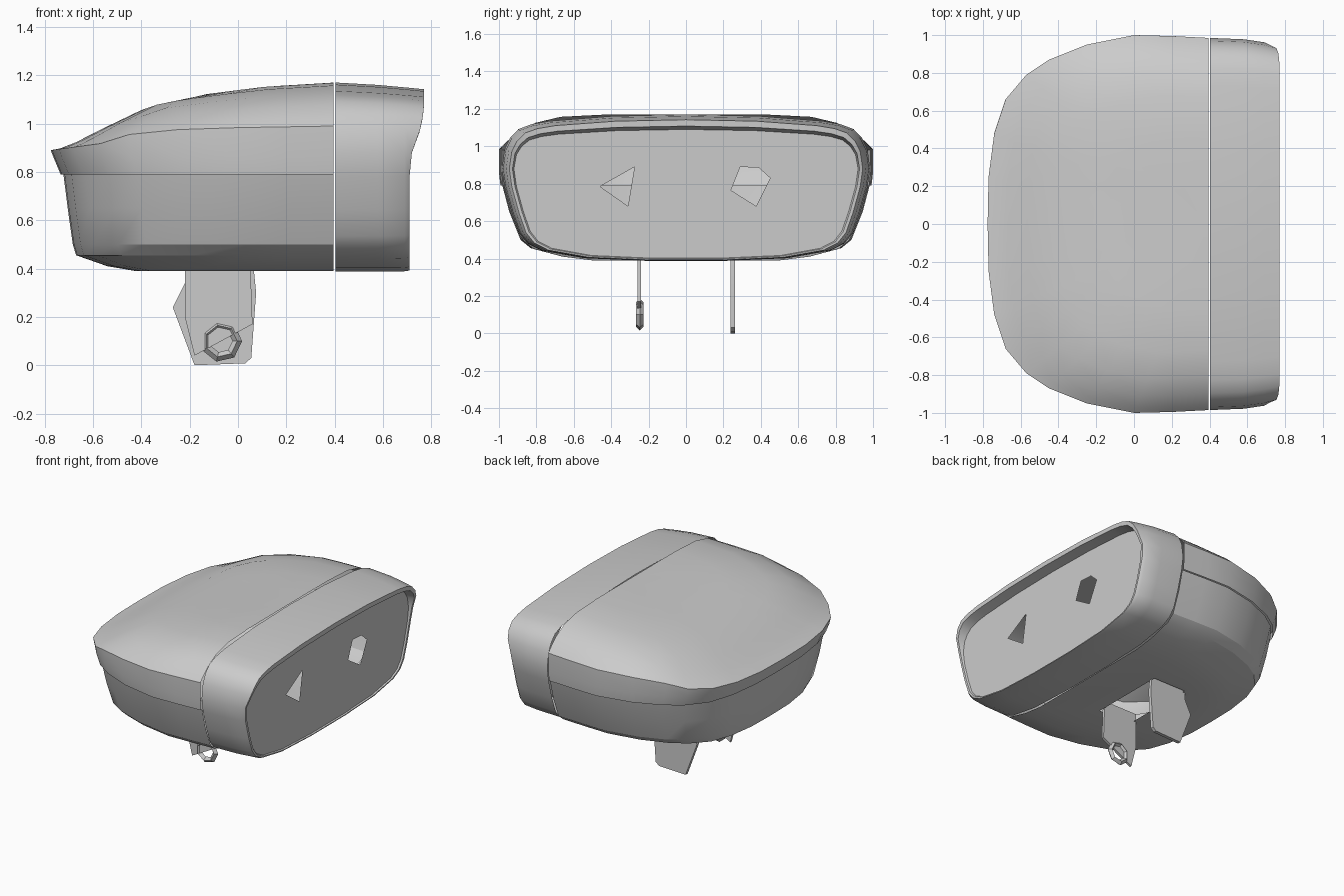
import bpy, bmesh, math

cube = bpy.data.objects.get("Cube")
if cube:
    bpy.data.objects.remove(cube)

grey = bpy.data.materials.new("light_grey")
grey.use_nodes = True
grey.diffuse_color = (0.6, 0.6, 0.6, 1)
grey.node_tree.nodes["Principled BSDF"].inputs["Base Color"].default_value = (0.6, 0.6, 0.6, 1)


def finish(bm, name, angle=25):
    bmesh.ops.remove_doubles(bm, verts=bm.verts, dist=0.0005)
    bmesh.ops.recalc_face_normals(bm, faces=bm.faces)
    mesh = bpy.data.meshes.new(name)
    bm.to_mesh(mesh)
    bm.free()
    mesh.materials.append(grey)
    ob = bpy.data.objects.new(name, mesh)
    bpy.context.collection.objects.link(ob)
    bpy.ops.object.select_all(action="DESELECT")
    ob.select_set(True)
    bpy.context.view_layer.objects.active = ob
    bpy.ops.object.shade_smooth_by_angle(angle=math.radians(angle))
    return ob


def loft(bm, rings, closed):
    rows = [[bm.verts.new(p) for p in ring] for ring in rings]
    n = len(rows[0])
    for a, b in zip(rows, rows[1:]):
        for i in range(n if closed else n - 1):
            j = (i + 1) % n
            bm.faces.new((a[i], a[j], b[j], b[i]))
    return rows


def fill_with_holes(bm, loops):
    """Flat surface bounded by the first loop, pierced by the others."""
    edges = []
    for loop in loops:
        vs = [bm.verts.new(p) for p in loop]
        edges += [bm.edges.new((vs[i - 1], vs[i])) for i in range(len(vs))]
    bmesh.ops.triangle_fill(bm, use_beauty=True, edges=edges)


def interpolate(table, x):
    for (x0, v0), (x1, v1) in zip(table, table[1:]):
        if x <= x1:
            t = max(0, (x - x0) / (x1 - x0))
            return v0 + t * (v1 - v0)
    return table[-1][1]


# Plan outline of the housing: open at the seam, rounded at the rear
SEAM = 0.395
half = [(SEAM, 0.985), (0.2, 0.995), (0, 1), (-0.25, 0.95), (-0.45, 0.87), (-0.57, 0.79),
        (-0.68, 0.66), (-0.74, 0.48), (-0.77, 0.25)]
plan = [(x, -y) for x, y in half] + [(-0.775, 0)] + half[::-1]
ridge = [(-0.775, 0.9), (-0.65, 0.97), (-0.52, 1.025), (-0.31, 1.1), (0.1, 1.152), (0.4, 1.17)]
shoulder = [(-0.775, 0.89), (-0.55, 0.92), (-0.45, 0.955), (-0.2, 0.98), (0.4, 0.99)]


def plan_ring(sx, sy, height):
    ring = []
    for x, y in plan:
        px = SEAM - sx * (SEAM - x)
        ring.append((px, sy * y, height(x, px)))
    return ring


# Upper shell: upright band, rounded shoulder and crowned top
rings = [plan_ring(0.965, 0.992, lambda x, px: 0.79),
         plan_ring(0.99, 1, lambda x, px: 0.86)]
for s in (1, 0.97, 0.91, 0.82, 0.68, 0.45, 0.2, 0):
    def crown(x, px, s=s):
        low = interpolate(shoulder, x)
        return low + (interpolate(ridge, px) - low) * (1 - s ** 7)
    rings.append(plan_ring(s, s, crown))
bm = bmesh.new()
loft(bm, rings, False)
finish(bm, "upper_shell")

# Lower shell: tapering tub with an opening for the bracket
levels = [(0.79, 0.955, 0.982), (0.65, 0.94, 0.945), (0.5, 0.922, 0.885),
          (0.455, 0.91, 0.83), (0.41, 0.8, 0.66), (0.39, 0.7, 0.5)]
rings = [plan_ring(sx, sy, lambda x, px, z=z: z) for z, sx, sy in levels]
bm = bmesh.new()
loft(bm, rings, False)
opening = [(-0.2, -0.28, 0.39), (0.06, -0.28, 0.39), (0.06, 0.28, 0.39), (-0.2, 0.28, 0.39)]
fill_with_holes(bm, [rings[-1], opening])
finish(bm, "lower_shell")

# Cross-section of the hood: quarter profiles above and below its widest line
upper = [(1, 0), (0.985, 0.36), (0.955, 0.57), (0.91, 0.73), (0.84, 0.82), (0.74, 0.88), (0.4, 0.97), (0, 1)]
lower = [(0.2, 1), (0.55, 0.97), (0.78, 0.89), (0.86, 0.81), (0.905, 0.7), (0.945, 0.48), (0.985, 0.2)]


def section(width, top, bottom, x, mid=0.88):
    right = [(u * width, mid + v * (top - mid)) for u, v in upper]
    down = [(u * width, mid - v * (mid - bottom)) for u, v in lower]
    pts = right + [(-y, z) for y, z in right[-2::-1]]
    pts += [(-y, z) for y, z in down[::-1]] + [(0, bottom)] + down
    return [(x(z), y, z) for y, z in pts]


def brow(z):
    t = min(1, max(0, (z - 0.86) / 0.24))
    return 0.71 + 0.06 * t * (2 - t)


# Hood: smooth band whose upper front edge overhangs the face
bm = bmesh.new()
loft(bm, [section(0.985, 1.17, 0.387, lambda z: 0.403),
          section(0.978, 1.16, 0.387, lambda z: 0.58),
          section(0.962, 1.15, 0.389, lambda z: 0.69),
          section(0.945, 1.142, 0.392, brow),
          section(0.928, 1.108, 0.398, brow),
          section(0.92, 1.09, 0.402, lambda z: 0.7)], True)
finish(bm, "hood", 35)

# Face panel with its two openings
triangle = [(-0.46, 0.785), (-0.275, 0.89), (-0.31, 0.68)]
pentagon = [(0.29, 0.89), (0.39, 0.885), (0.45, 0.83), (0.375, 0.68), (0.24, 0.765)]
bm = bmesh.new()
fill_with_holes(bm, [section(0.92, 1.09, 0.402, lambda z: 0.7)] +
                [[(0.7, y, z) for y, z in hole] for hole in (triangle, pentagon)])
finish(bm, "face_panel")


# Bracket plates hanging under the housing
def plate(name, outline, y, thick):
    bm = bmesh.new()
    rows = loft(bm, [[(x, y + d, z) for x, z in outline] for d in (-thick / 2, thick / 2)], True)
    for row in rows:
        bm.faces.new(row)
    finish(bm, name)


plate("front_bracket_plate", [(-0.22, 0.45), (0.05, 0.45), (0.06, 0.17), (-0.18, 0.04), (-0.22, 0.2)], -0.25, 0.018)
plate("back_bracket_plate", [(0.06, 0.45), (0.075, 0.3), (0.055, 0.03), (0.03, 0.008), (-0.18, 0),
                             (-0.27, 0.24), (-0.22, 0.34), (-0.22, 0.45)], 0.25, 0.024)

# Eyelet at the foot of the front plate
bpy.ops.mesh.primitive_torus_add(location=(-0.07, -0.247, 0.1), rotation=(math.pi / 2, 0, 0),
                                 major_segments=7, minor_segments=4, major_radius=0.067, minor_radius=0.02)
eyelet = bpy.context.object
eyelet.name = "bracket_eyelet"
eyelet.data.materials.append(grey)
